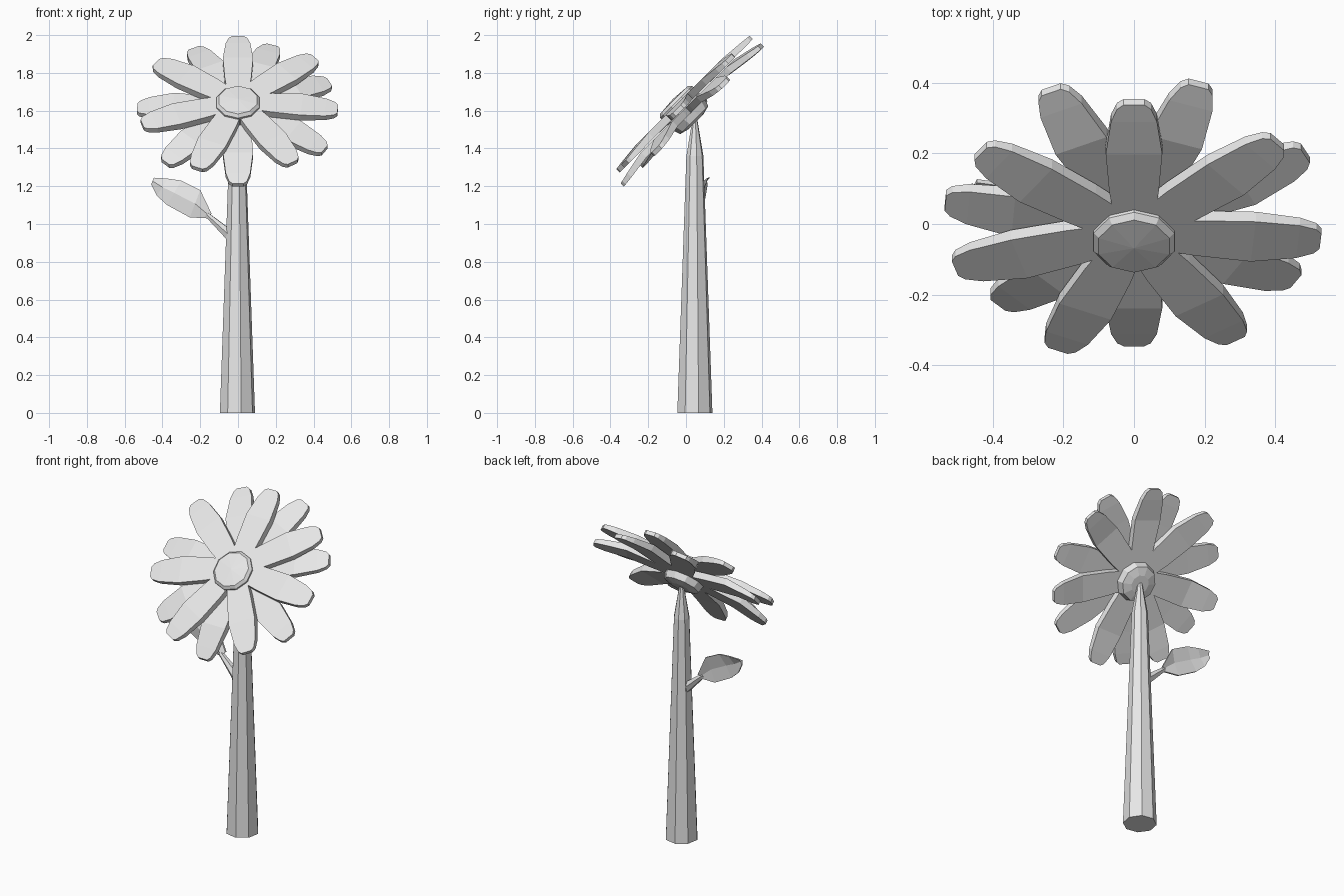
import bpy
import bmesh
from math import sin, cos, pi, radians
from mathutils import Matrix, Vector

if "Cube" in bpy.data.objects:
    bpy.data.objects.remove(bpy.data.objects["Cube"])

grey = bpy.data.materials.new("light grey")
grey.use_nodes = True
grey.diffuse_color = (0.8, 0.8, 0.8, 1)
grey.node_tree.nodes["Principled BSDF"].inputs["Base Color"].default_value = (0.8, 0.8, 0.8, 1)


def loft(name, rings, matrix=Matrix()):
    """Skin a list of equal-length rings and cap both ends."""
    bm = bmesh.new()
    loops = [[bm.verts.new(p) for p in ring] for ring in rings]
    n = len(rings[0])
    for a, b in zip(loops, loops[1:]):
        for i in range(n):
            j = (i + 1) % n
            bm.faces.new((a[i], a[j], b[j], b[i]))
    bm.faces.new(loops[0])
    bm.faces.new(loops[-1])
    bmesh.ops.remove_doubles(bm, verts=bm.verts, dist=0.0002)
    bmesh.ops.recalc_face_normals(bm, faces=bm.faces)
    mesh = bpy.data.meshes.new(name)
    bm.to_mesh(mesh)
    bm.free()
    mesh.materials.append(grey)
    obj = bpy.data.objects.new(name, mesh)
    obj.matrix_world = matrix
    bpy.context.collection.objects.link(obj)
    return obj


def lathe(name, profile, sides, matrix, turn=0.0):
    """Revolve (radius, height) pairs around local z."""
    steps = [2 * pi * i / sides + turn for i in range(sides)]
    rings = [[(r * cos(a), r * sin(a), z) for a in steps] for r, z in profile]
    return loft(name, rings, matrix)


# Stem: tapered octagonal column with a narrow tip
lathe("stem", [(0.095, 0), (0.046, 1.36), (0.012, 1.56)], 8,
      Matrix.Translation((-0.003, 0.047, 0)), radians(12))

# Flower head frame: local z is the direction the flower faces
head = Matrix.Translation((0, -0.015, 1.64)) @ Matrix.Rotation(radians(45), 4, "X")

# Flower centre: shallow faceted dome in front, bevelled cup behind
lathe("flower_centre",
      [(0.055, -0.118), (0.105, -0.105), (0.12, -0.06), (0.12, 0.03), (0.105, 0.046), (0.0001, 0.054)],
      10, head @ Matrix.Translation((0, -0.022, 0)), radians(18))

# Petal sections: fraction of length, half width, half thickness
SECTIONS = [(0.04, 0.05, 0.02), (0.34, 0.07, 0.02), (0.64, 0.08, 0.02),
            (0.88, 0.065, 0.016), (0.97, 0.048, 0.013), (1.0, 0.03, 0.012)]


def petal(name, angle, length, offset, bend):
    rings = []
    for t, w, h in SECTIONS:
        drop = offset - max(0, t - 0.64) * length * bend
        rings.append([(t * length, -w, drop - h), (t * length, w, drop - h),
                      (t * length, w, drop + h), (t * length, -w, drop + h)])
    loft(name, rings, head @ Matrix.Rotation(radians(angle), 4, "Z"))


# Two staggered layers of seven petals; the rear layer curls back
for i, angle in enumerate((90, 40, -5, -57, -114, -163, 145)):
    petal(f"front_petal_{i + 1}", angle, 0.50 if angle == 90 else 0.53, 0, 0.05)
for i, angle in enumerate((70, 25, -31, -90, -136, 176, 116)):
    petal(f"rear_petal_{i + 1}", angle, 0.535, -0.046, 0.17)

# Leaf stalk: thin tapered branch from the stem
start, end = Vector((-0.02, 0.05, 0.92)), Vector((-0.165, 0.065, 1.05))
aim = (end - start).to_track_quat("Z", "Y").to_matrix().to_4x4()
lathe("leaf_stalk", [(0.034, 0), (0.014, (end - start).length)], 6,
      Matrix.Translation(start) @ aim)

# Leaf: thin blade built from lower and upper edge points (x, z)
LOWER = [(-0.16, 1.03), (-0.255, 1.035), (-0.375, 1.10), (-0.43, 1.15), (-0.46, 1.21)]
UPPER = [(-0.14, 1.055), (-0.20, 1.18), (-0.30, 1.23), (-0.37, 1.24), (-0.445, 1.245)]
rings = []
for i, ((lx, lz), (ux, uz)) in enumerate(zip(LOWER, UPPER)):
    y = 0.065 + 0.01 * i
    mx, mz = (lx + ux) / 2, (lz + uz) / 2
    rings.append([(lx, y, lz), (mx, y - 0.012, mz), (ux, y + 0.012, uz),
                  (ux, y + 0.022, uz), (mx, y + 0.006, mz), (lx, y + 0.01, lz)])
loft("leaf", rings)
